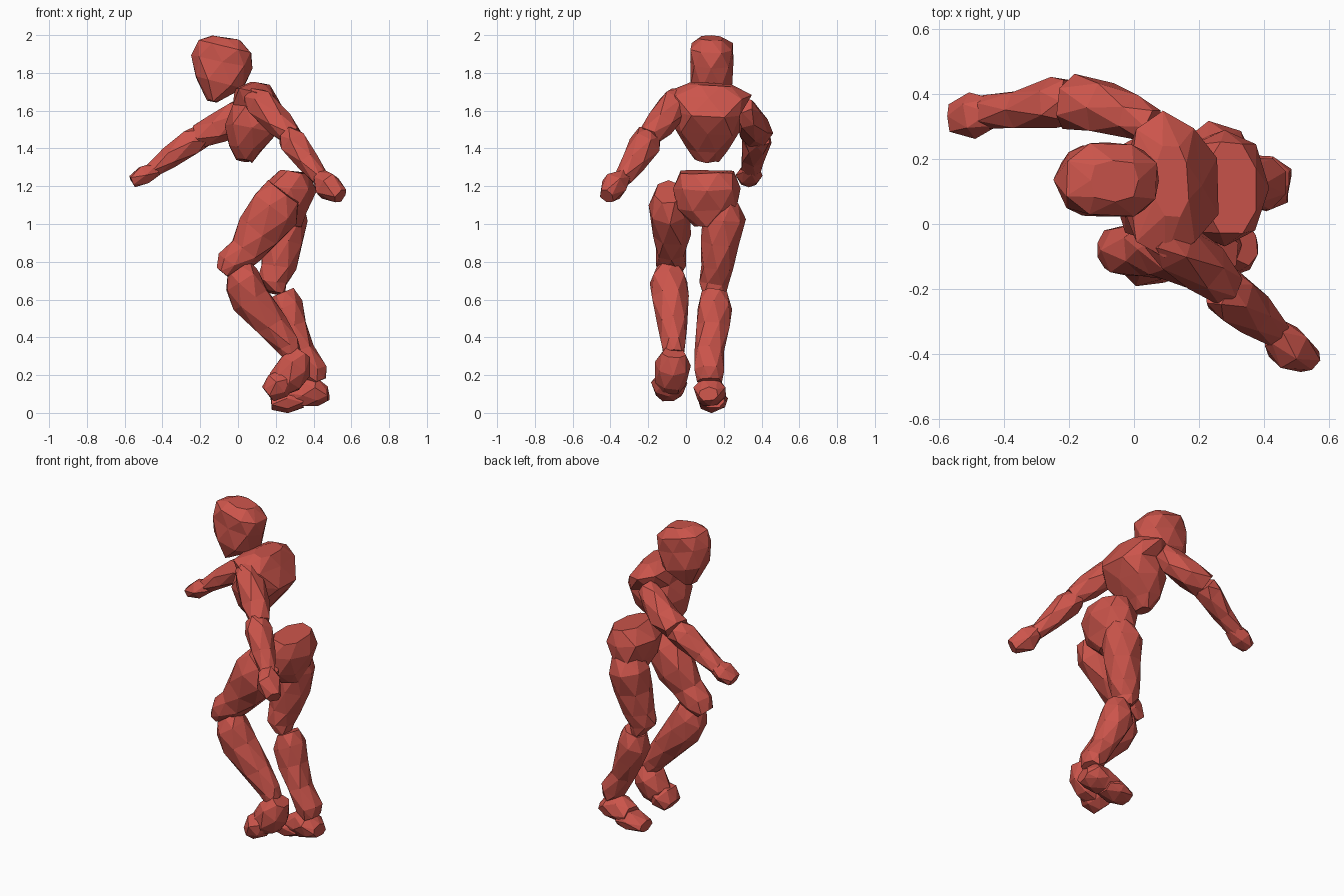
import bpy, bmesh, math, random
from mathutils import Vector

random.seed(4)
red = bpy.data.materials.new("red")
red.diffuse_color = (0.6, 0.09, 0.07, 1)


def part(name, rings, n=7, box=1.0, jitter=0.005):
    """Faceted loft; each ring is (x, y, z, half depth, half width), half a step turned from the last."""
    centres = [Vector(r[:3]) for r in rings]
    axis = (centres[-1] - centres[0]).normalized()
    side = Vector((0, 1, 0))
    side = (side - axis * side.dot(axis)).normalized()
    depth = side.cross(axis)
    bm = bmesh.new()
    loops = []
    for i, (c, r) in enumerate(zip(centres, rings)):
        loop = []
        for j in range(n):
            a = 2 * math.pi * (j + i * 0.5) / n
            # box below 1 squares off the section
            u = math.copysign(abs(math.cos(a)) ** box, math.cos(a))
            v = math.copysign(abs(math.sin(a)) ** box, math.sin(a))
            p = c + depth * (r[3] * 1.06 * u) + side * (r[4] * 1.06 * v)
            p += Vector([random.uniform(-jitter, jitter) for _ in range(3)])
            loop.append(bm.verts.new(p))
        loops.append(loop)
    for a, b in zip(loops, loops[1:]):
        for j in range(n):
            k = (j + 1) % n
            bm.faces.new((a[j], a[k], b[j]))
            bm.faces.new((a[k], b[k], b[j]))
    bm.faces.new(loops[0])
    bm.faces.new(loops[-1])
    bmesh.ops.recalc_face_normals(bm, faces=bm.faces)
    mesh = bpy.data.meshes.new(name)
    bm.to_mesh(mesh)
    bm.free()
    mesh.materials.append(red)
    bpy.context.collection.objects.link(bpy.data.objects.new(name, mesh))


# Head, chest and pelvis (figure faces -x)
part("head", [(-.135, .13, 1.65, .025, .06), (-.10, .135, 1.75, .13, .11),
              (-.085, .135, 1.86, .155, .11), (-.07, .135, 1.94, .14, .11),
              (-.06, .135, 1.985, .075, .06)], 8, .8)
part("chest", [(.035, .11, 1.335, .04, .06), (.035, .11, 1.40, .085, .11),
               (.07, .11, 1.50, .13, .165), (.115, .115, 1.60, .145, .17),
               (.095, .12, 1.69, .11, .215), (.115, .13, 1.74, .05, .11)], 8, .8)
part("pelvis", [(.27, .11, .99, .06, .06), (.265, .11, 1.08, .10, .155),
                (.275, .11, 1.19, .13, .17), (.30, .11, 1.275, .08, .14)], 8, .85)

# Left arm, swung back and out
part("left_upper_arm", [(.07, -.03, 1.68, .05, .05), (.12, -.06, 1.63, .08, .08),
                        (.22, -.14, 1.53, .07, .075), (.29, -.20, 1.46, .055, .06)], 6)
part("left_forearm", [(.26, -.19, 1.47, .055, .065), (.30, -.22, 1.42, .075, .08),
                      (.37, -.28, 1.33, .06, .065), (.44, -.335, 1.24, .045, .045)], 6)
part("left_hand", [(.43, -.335, 1.25, .04, .045), (.475, -.38, 1.20, .07, .07),
                   (.545, -.42, 1.15, .04, .04)], 6)

# Right arm, reaching forward
part("right_upper_arm", [(.06, .30, 1.63, .05, .05), (.00, .33, 1.58, .08, .065),
                         (-.10, .36, 1.51, .075, .08), (-.20, .375, 1.465, .07, .08)], 6)
part("right_forearm", [(-.19, .375, 1.46, .06, .07), (-.25, .37, 1.43, .07, .075),
                       (-.36, .355, 1.35, .055, .06), (-.46, .345, 1.28, .04, .05)], 6)
part("right_hand", [(-.43, .345, 1.29, .035, .045), (-.50, .335, 1.26, .05, .065),
                    (-.56, .33, 1.225, .03, .045)], 6)

# Left leg, knee bent forward with the foot pointing down
part("left_thigh", [(.24, -.09, 1.17, .10, .07), (.19, -.09, 1.08, .135, .105),
                    (.11, -.075, .96, .12, .10), (.04, -.08, .86, .09, .08),
                    (-.03, -.08, .79, .08, .08), (-.08, -.08, .745, .045, .055)])
part("left_shin", [(.005, -.09, .765, .07, .065), (.02, -.09, .70, .10, .095),
                   (.07, -.08, .60, .105, .095), (.175, -.07, .47, .085, .075),
                   (.26, -.065, .36, .065, .06), (.29, -.065, .31, .05, .05)])
part("left_foot", [(.34, -.065, .32, .05, .06), (.30, -.07, .25, .09, .09),
                   (.25, -.08, .165, .085, .08), (.22, -.085, .12, .045, .055)])
part("left_toes", [(.27, -.09, .19, .05, .06), (.21, -.09, .145, .075, .09),
                   (.16, -.09, .10, .05, .065)])

# Right leg, standing
part("right_thigh", [(.275, .20, 1.12, .07, .07), (.255, .20, 1.03, .11, .11),
                     (.235, .18, .90, .11, .10), (.21, .165, .77, .09, .085),
                     (.185, .15, .69, .075, .075), (.205, .15, .635, .045, .06)])
part("right_shin", [(.24, .15, .635, .065, .065), (.25, .15, .56, .09, .09),
                    (.285, .14, .45, .08, .085), (.34, .125, .33, .065, .075),
                    (.405, .125, .22, .07, .075), (.425, .125, .17, .045, .06)])
part("right_foot", [(.475, .12, .10, .035, .05), (.42, .125, .115, .075, .08),
                    (.35, .13, .11, .075, .075), (.27, .14, .09, .055, .065)])
part("right_toes", [(.34, .14, .07, .045, .065), (.26, .14, .065, .06, .08),
                    (.175, .14, .05, .035, .06)])
